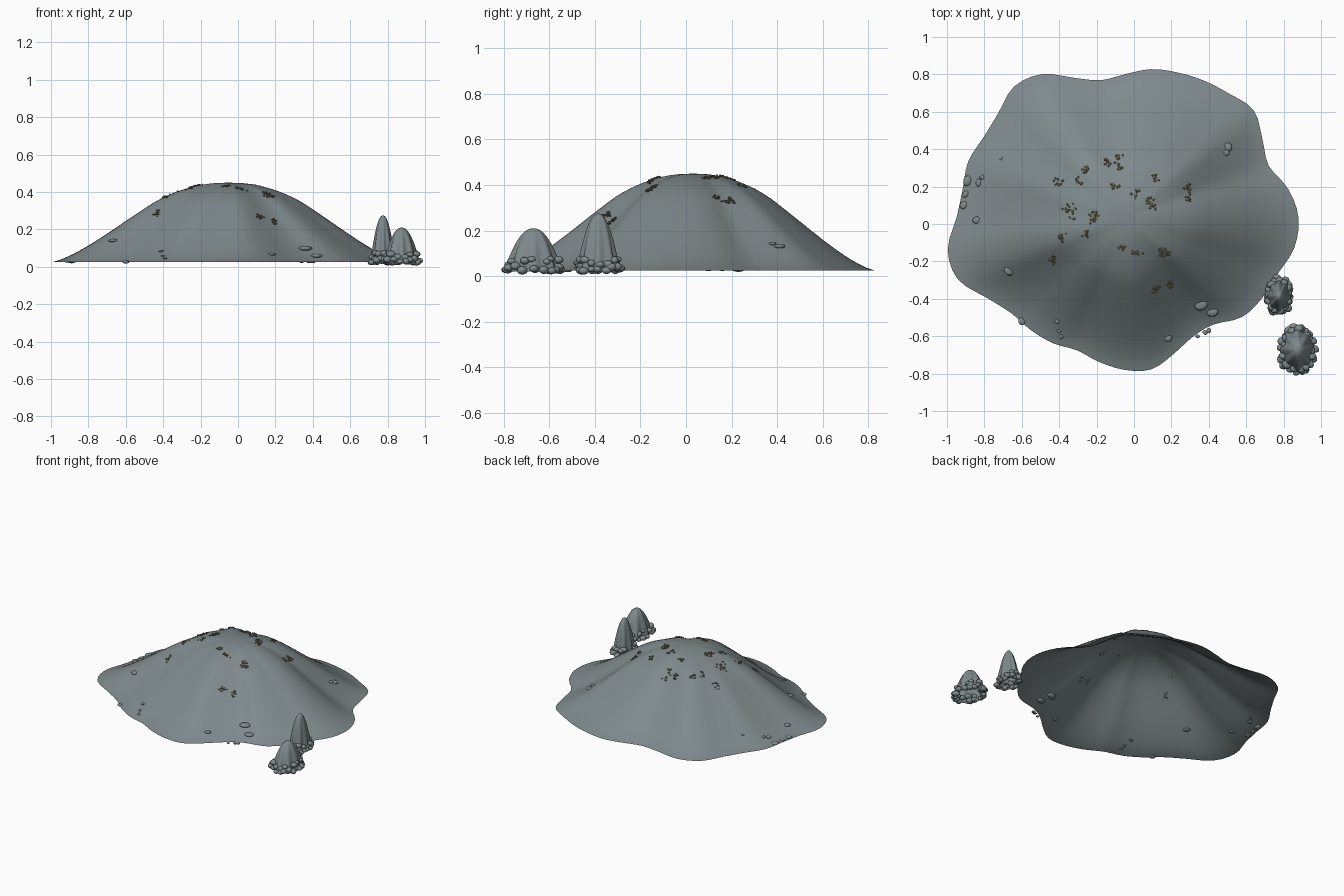
import bpy, bmesh, math, random
from mathutils import Matrix, Vector

random.seed(4)
old = bpy.data.objects.get("Cube")
if old:
    bpy.data.objects.remove(old, do_unlink=True)


def material(name, color):
    mat = bpy.data.materials.new(name)
    mat.use_nodes = True
    mat.diffuse_color = (*color, 1)
    mat.node_tree.nodes["Principled BSDF"].inputs["Base Color"].default_value = (*color, 1)
    return mat


stone_grey = material("stone grey", (0.21, 0.25, 0.26))
moss_brown = material("moss brown", (0.17, 0.155, 0.08))


def finish(bm, name, mat, smooth=True):
    mesh = bpy.data.meshes.new(name)
    bm.to_mesh(mesh)
    bm.free()
    mesh.materials.append(mat)
    for poly in mesh.polygons:
        poly.use_smooth = smooth
    obj = bpy.data.objects.new(name, mesh)
    bpy.context.collection.objects.link(obj)
    return obj


def spline(values, i, closed=False):
    """Smooth interpolation through evenly spaced values."""
    n, k = len(values), math.floor(i)
    t = i - k
    pick = (lambda j: values[j % n]) if closed else (lambda j: values[max(0, min(n - 1, j))])
    a, b, c, d = (pick(k + j) for j in (-1, 0, 1, 2))
    return b + t * (c - a + t * (2 * a - 5 * b + 4 * c - d + t * (3 * (b - c) + d - a))) / 2


# Hill shape: rim radius every ten degrees, and height from summit to rim
CENTRE = Vector((-0.05, 0.03))
RIM = [.93, .89, .82, .85, .9, .87, .85, .83, .81, .77, .75, .8,
       .89, .92, .88, .87, .89, .88, .9, .96, .95, .85, .79, .78,
       .77, .75, .78, .81, .82, .77, .73, .74, .82, .85, .87, .92]
SLOPE = [1, .99, .95, .88, .78, .64, .49, .34, .2, .08, 0]
FOOT, RISE = 0.025, 0.425


def rim(angle):
    return spline(RIM, math.degrees(angle) % 360 / 10, True)


def hill_z(x, y):
    d = Vector((x, y)) - CENTRE
    t = min(1, d.length / rim(math.atan2(d.y, d.x)))
    return FOOT + RISE * spline(SLOPE, t * 10)


def lathe(bm, centre, top, rings, segments, point):
    """Open dome: a summit point and rings placed by point(t, angle)."""
    apex = bm.verts.new((*centre, top))
    previous = None
    for r in range(1, rings + 1):
        ring = [bm.verts.new(point(r / rings, math.tau * s / segments)) for s in range(segments)]
        for s in range(segments):
            n = (s + 1) % segments
            if previous:
                bm.faces.new((previous[s], ring[s], ring[n], previous[n]))
            else:
                bm.faces.new((apex, ring[s], ring[n]))
        previous = ring


def hill_point(t, a):
    r = t * rim(a)
    x, y = CENTRE.x + r * math.cos(a), CENTRE.y + r * math.sin(a)
    return x, y, FOOT + RISE * spline(SLOPE, t * 10)


bm = bmesh.new()
lathe(bm, CENTRE, FOOT + RISE, 24, 108, hill_point)
finish(bm, "hill", stone_grey)


def pebble(bm, place, radius, flat, detail=2):
    spin = Matrix.Rotation(random.uniform(0, math.tau), 4, "Z")
    size = Matrix.Diagonal((radius * random.uniform(1, 1.15), radius * random.uniform(.8, 1), radius * flat, 1))
    bmesh.ops.create_icosphere(bm, subdivisions=detail, radius=1,
                               matrix=Matrix.Translation(place) @ spin @ size)


# Fluted spires, each with a collar of pebbles
def spire(name, x, y, height, rx, ry):
    def point(t, a):
        r = t ** 0.85 * (1 + 0.1 * t * math.cos(8 * a))
        z = 0.02 + (height - 0.02) * (1 - t ** 1.9)
        return x + rx * r * math.cos(a), y + ry * r * math.sin(a), z
    bm = bmesh.new()
    lathe(bm, (x, y), height, 12, 48, point)
    finish(bm, name, stone_grey)
    bm = bmesh.new()
    for count, spread, z in ((18, 1.0, 0.03), (13, 0.88, 0.06)):
        for i in range(count):
            a = math.tau * (i + random.uniform(-.3, .3)) / count
            s = spread * random.uniform(.93, 1.07)
            pebble(bm, (x + rx * s * math.cos(a), y + ry * s * math.sin(a),
                        z + random.uniform(-.01, .015)), random.uniform(.017, .026), .75)
    finish(bm, name + "_pebbles", stone_grey)


spire("tall_spire", .775, -.385, .275, .062, .088)
spire("short_spire", .875, -.67, .21, .09, .118)

# Loose stones lying on the slopes: x, y, radius
STONES = [(.36, -.43, .035), (.42, -.47, .03), (.4, -.57, .014), (.38, -.58, .014), (.34, -.6, .011),
          (.18, -.61, .021), (.5, .41, .026), (.49, .38, .02), (-.67, -.25, .024), (-.6, -.52, .021),
          (-.41, -.52, .015), (-.4, -.57, .011), (-.39, -.6, .013), (-.89, .23, .028), (-.81, .25, .014),
          (-.83, .22, .019), (-.9, .16, .019), (-.91, .1, .022), (-.84, .02, .023), (-.71, .35, .01)]
bm = bmesh.new()
for x, y, r in STONES:
    pebble(bm, (x, y, hill_z(x, y)), r, .4)
finish(bm, "loose_stones", stone_grey)

# Moss tufts near the summit: small clumps of flat crumbs
TUFTS = [(-.09, .35), (-.14, .33), (-.08, .3), (-.26, .29), (-.3, .22), (-.4, .23), (-.11, .2),
         (.29, .2), (.29, .14), (.11, .25), (.01, .17), (.08, .12), (.1, .09), (-.35, .08),
         (-.33, .05), (-.21, .05), (-.22, .03), (-.25, -.05), (-.38, -.07), (-.06, -.13),
         (.02, -.16), (.14, -.15), (.17, -.16), (.19, -.33), (.12, -.35), (-.43, -.2)]
bm = bmesh.new()
for x, y in TUFTS:
    for i in range(9):
        px, py = x + random.gauss(0, .012), y + random.gauss(0, .012)
        pebble(bm, (px, py, hill_z(px, py) + .004), random.uniform(.005, .009), .6, 1)
finish(bm, "moss_tufts", moss_brown, False)
